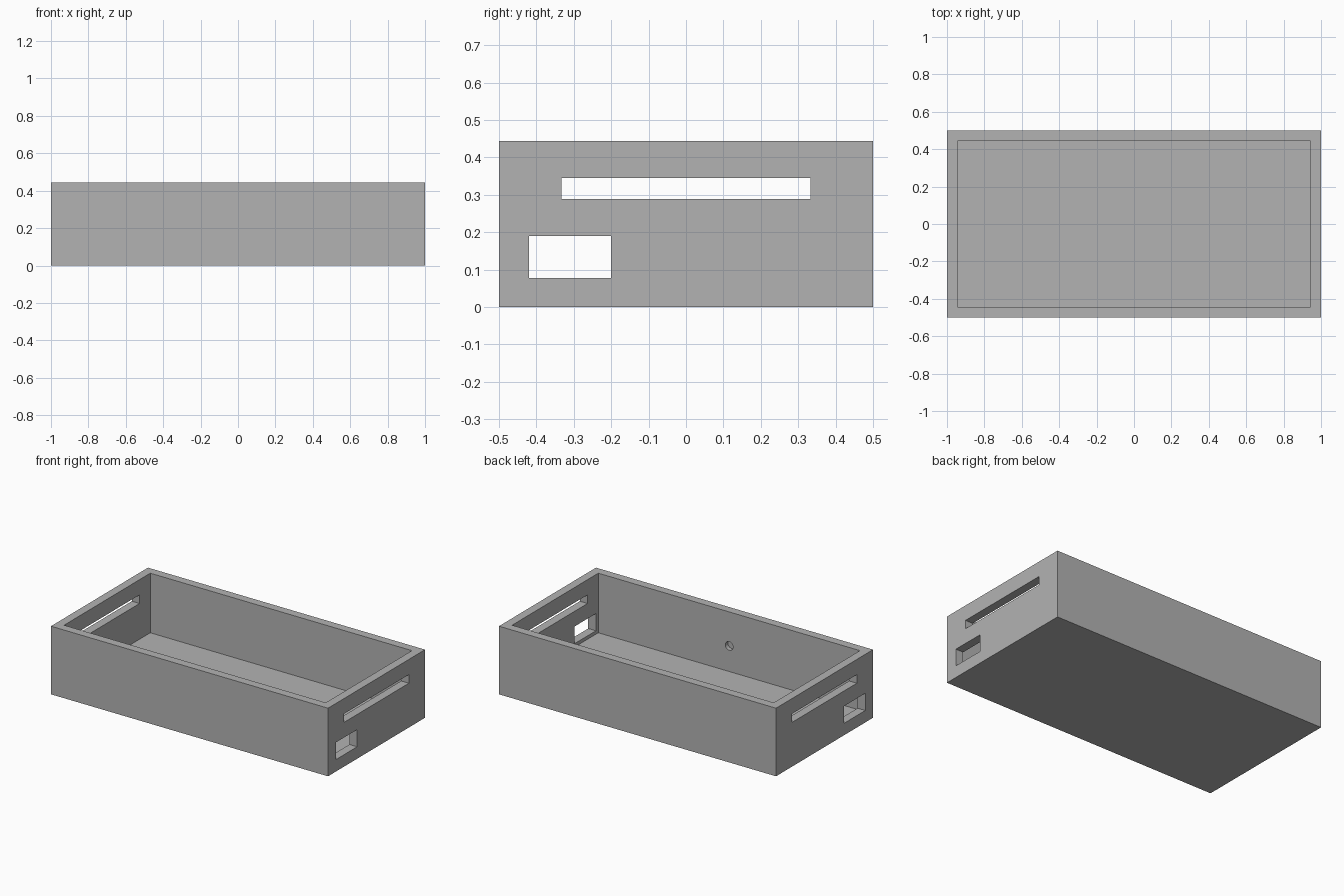
import bpy
import math

if "Cube" in bpy.data.objects:
    bpy.data.objects.remove(bpy.data.objects["Cube"], do_unlink=True)

U = 1 / 18            # wall thickness
HEIGHT = 8 * U

grey = bpy.data.materials.new("plain_grey")
grey.use_nodes = True
colour = (0.45, 0.45, 0.45, 1)
grey.diffuse_color = colour
grey.node_tree.nodes["Principled BSDF"].inputs["Base Color"].default_value = colour


def box(name, x, y, z):
    """Box spanning the given (low, high) ranges."""
    spans = (x, y, z)
    bpy.ops.mesh.primitive_cube_add(size=1, location=[(a + b) / 2 for a, b in spans])
    ob = bpy.context.object
    ob.name = name
    ob.scale = [b - a for a, b in spans]
    bpy.ops.object.transform_apply(location=True, rotation=True, scale=True)
    ob.data.materials.append(grey)
    return ob


def cut(body, cutter):
    """Subtract the cutter from the body and discard it."""
    mod = body.modifiers.new(cutter.name, "BOOLEAN")
    mod.operation = "DIFFERENCE"
    mod.solver = "EXACT"
    mod.object = cutter
    bpy.context.view_layer.objects.active = body
    bpy.ops.object.modifier_apply(modifier=mod.name)
    bpy.data.objects.remove(cutter, do_unlink=True)


# Open-topped case
case = box("case", (-1, 1), (-0.5, 0.5), (0, HEIGHT))
cut(case, box("cavity", (U - 1, 1 - U), (U - 0.5, 0.5 - U), (U, 1)))

# Slot and port openings through both end walls
cut(case, box("slot", (-2, 2), (-6 * U, 6 * U), (0.289, 0.345)))
cut(case, box("port", (-2, 2), (-0.42, -0.2), (0.078, 0.19)))

# Blind round recess on the inside of the front wall
bpy.ops.mesh.primitive_cylinder_add(
    vertices=32, radius=U / 2, depth=2 * U,
    location=(0, U * 1.5 - 0.5, HEIGHT / 2), rotation=(math.pi / 2, 0, 0))
recess = bpy.context.object
recess.name = "recess"
recess.data.materials.append(grey)
cut(case, recess)

# Crisp edges, smooth recess wall
bpy.ops.object.select_all(action="DESELECT")
case.select_set(True)
bpy.context.view_layer.objects.active = case
bpy.ops.object.shade_smooth_by_angle(angle=math.radians(30))
